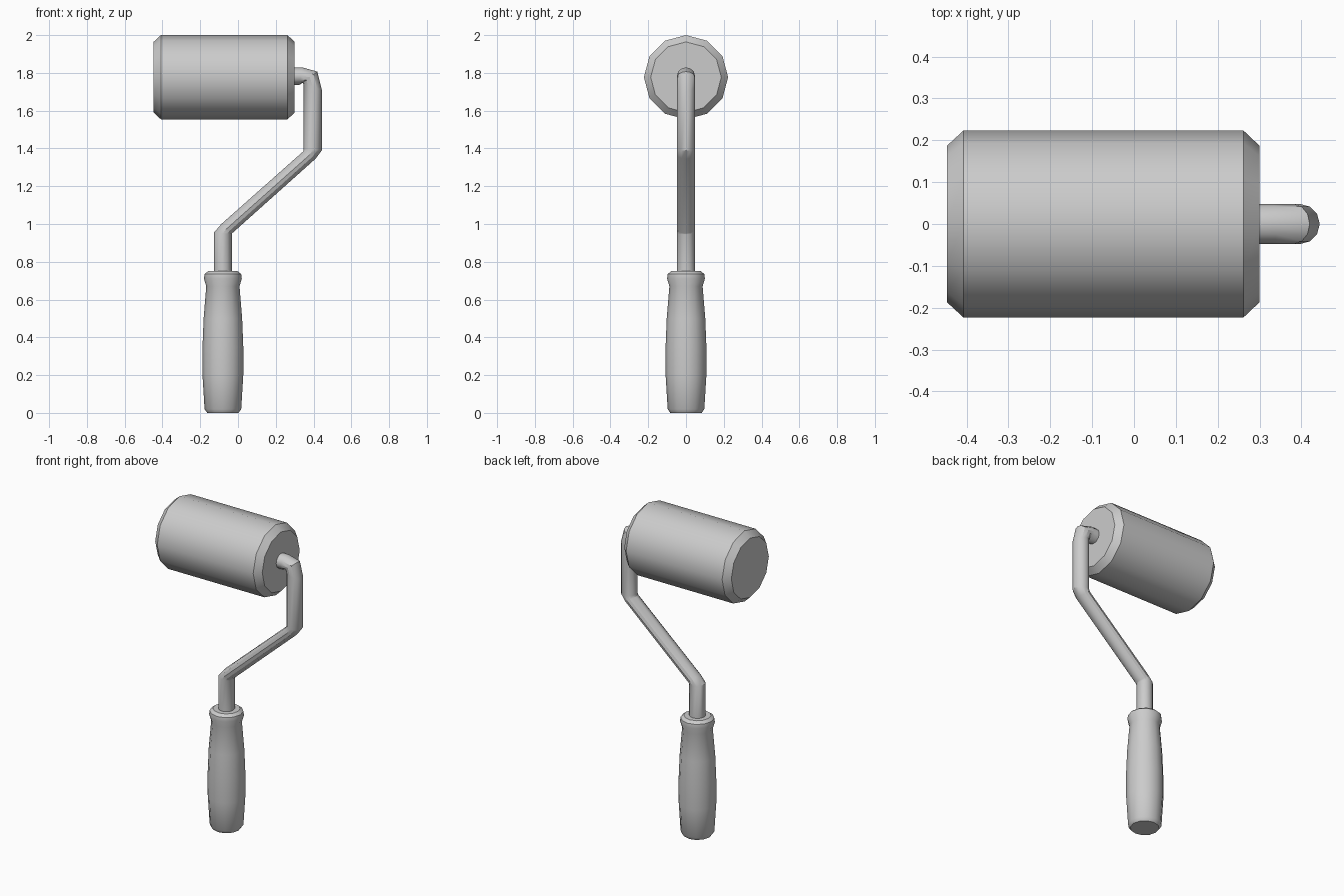
import bpy, bmesh, math
from mathutils import Vector

if "Cube" in bpy.data.objects:
    bpy.data.objects.remove(bpy.data.objects["Cube"])

SIDES = 12


def loft(name, rings, smooth_angle):
    """Skin a tube through rings; each ring = (centre, half axis u, half axis v)."""
    bm = bmesh.new()
    loops = []
    for c, u, v in rings:
        loop = []
        for i in range(SIDES):
            a = 2 * math.pi * i / SIDES
            loop.append(bm.verts.new(c + u * math.cos(a) + v * math.sin(a)))
        loops.append(loop)
    for a, b in zip(loops, loops[1:]):
        for i in range(SIDES):
            j = (i + 1) % SIDES
            bm.faces.new((a[i], a[j], b[j], b[i]))
    bm.faces.new(loops[0])
    bm.faces.new(loops[-1])
    bmesh.ops.recalc_face_normals(bm, faces=bm.faces)
    mesh = bpy.data.meshes.new(name)
    bm.to_mesh(mesh)
    bm.free()
    obj = bpy.data.objects.new(name, mesh)
    bpy.context.collection.objects.link(obj)
    bpy.ops.object.select_all(action='DESELECT')
    obj.select_set(True)
    bpy.context.view_layer.objects.active = obj
    bpy.ops.object.shade_smooth_by_angle(angle=math.radians(smooth_angle))
    return obj


X, Y, Z = Vector((1, 0, 0)), Vector((0, 1, 0)), Vector((0, 0, 1))

# Roller: chamfered cylinder lying along x
roller = [(-0.447, 0.187), (-0.408, 0.223), (0.262, 0.223), (0.30, 0.187)]
loft("roller", [(Vector((x, 0, 1.777)), Z * r, Y * r) for x, r in roller], 31)

# Handle: turned grip with a collar at the top
grip = [(0, 0.083), (0.02, 0.097), (0.20, 0.108), (0.35, 0.108),
        (0.50, 0.102), (0.67, 0.088), (0.71, 0.10), (0.735, 0.097), (0.75, 0.078)]
loft("handle", [(Vector((-0.08, 0, z)), X * r, Y * r) for z, r in grip], 35)

# Bent rod: each section given by its inner and outer edge in the x-z plane
sections = [((-0.127, 0.74), (-0.033, 0.74)),
            ((-0.127, 0.955), (-0.033, 0.945)),
            ((-0.088, 1.0), (-0.032, 0.95)),
            ((0.346, 1.385), (0.41, 1.345)),
            ((0.348, 1.397), (0.444, 1.39)),
            ((0.348, 1.735), (0.444, 1.71)),
            ((0.342, 1.747), (0.42, 1.807)),
            ((0.325, 1.737), (0.34, 1.829)),
            ((0.25, 1.735), (0.25, 1.829))]
rings = []
for (x0, z0), (x1, z1) in sections:
    p, q = Vector((x0, 0, z0)), Vector((x1, 0, z1))
    rings.append(((p + q) / 2, (q - p) / 2, Y * 0.048))
loft("bent_rod", rings, 31)
